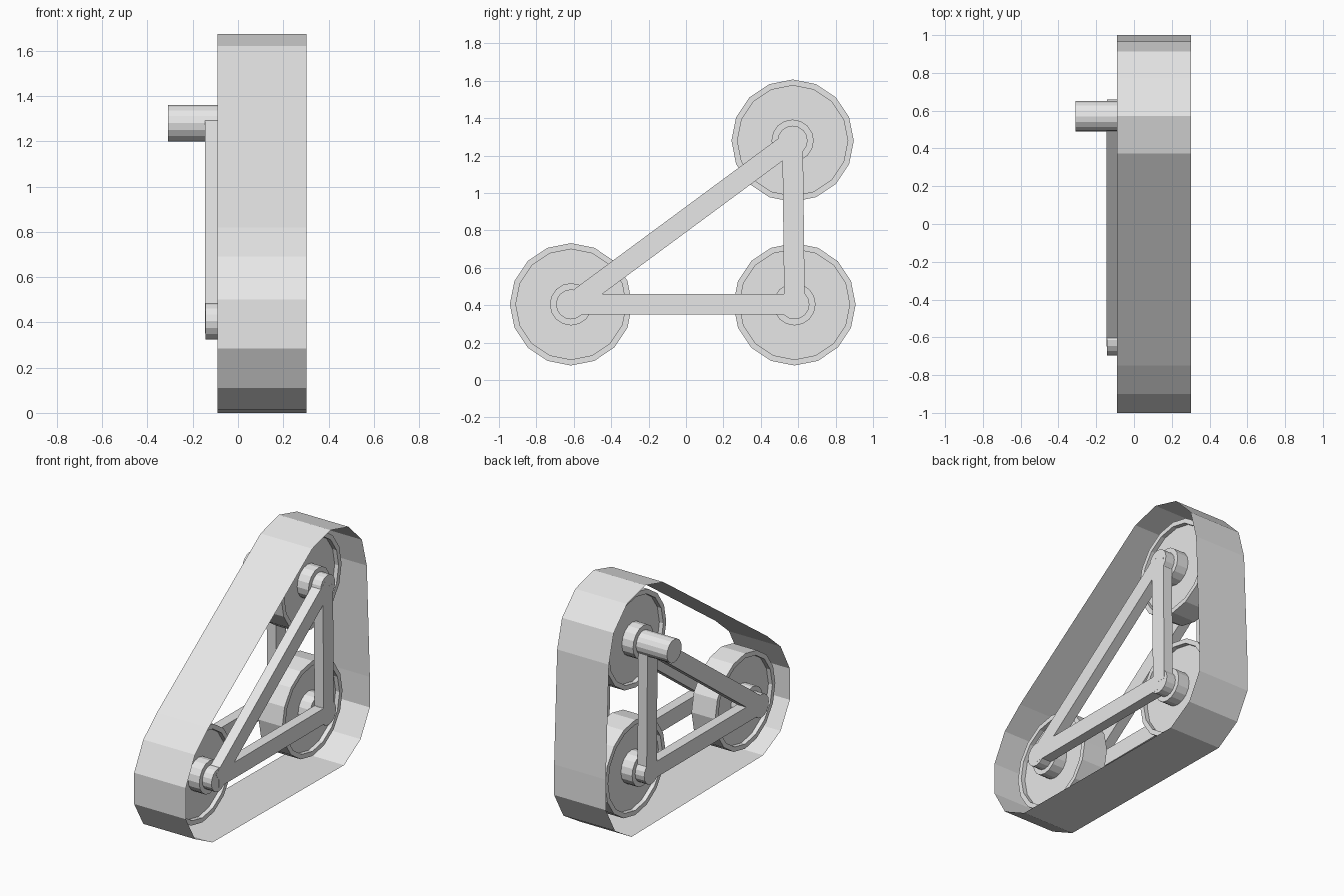
import bpy
import bmesh
from math import cos, sin, tau, radians
from mathutils import Vector, Matrix

cube = bpy.data.objects.get("Cube")
if cube:
    bpy.data.objects.remove(cube, do_unlink=True)

grey = bpy.data.materials.new("plain_grey")
grey.use_nodes = True
grey.diffuse_color = (0.8, 0.8, 0.8, 1)
grey.node_tree.nodes["Principled BSDF"].inputs["Base Color"].default_value = grey.diffuse_color


def finish(name, bm, fix_normals=True):
    if fix_normals:
        bmesh.ops.recalc_face_normals(bm, faces=bm.faces)
    mesh = bpy.data.meshes.new(name)
    bm.to_mesh(mesh)
    bm.free()
    mesh.materials.append(grey)
    obj = bpy.data.objects.new(name, mesh)
    bpy.context.collection.objects.link(obj)
    return obj


def lathe(name, centre, profile, sides):
    """Closed solid turned about the x axis from (x, radius) rings."""
    bm = bmesh.new()
    rings = []
    for x, r in profile:
        rings.append([bm.verts.new((x, centre.x + r * cos(tau * i / sides),
                                    centre.y + r * sin(tau * i / sides)))
                      for i in range(sides)])
    for a, b in zip(rings, rings[1:]):
        for i in range(sides):
            j = (i + 1) % sides
            bm.faces.new((a[i], a[j], b[j], b[i]))
    bm.faces.new(rings[0])
    bm.faces.new(rings[-1])
    return finish(name, bm)


def bar(name, a, b, x, width, depth):
    """Straight frame member between two (y, z) points."""
    d = b - a
    mid = (a + b) / 2
    along = Vector((0, d.x, d.y)).normalized()
    across = Vector((1, 0, 0)).cross(along)
    rot = Matrix((Vector((1, 0, 0)), along, across)).transposed().to_4x4()
    bm = bmesh.new()
    bmesh.ops.create_cube(bm, size=1, matrix=Matrix.Translation((x, mid.x, mid.y)) @ rot
                          @ Matrix.Diagonal((depth, d.length, width, 1)))
    return finish(name, bm)


# Axle positions in (y, z)
axles = {
    "front": Vector((-0.615, 0.405)),
    "rear": Vector((0.58, 0.405)),
    "upper": Vector((0.57, 1.28)),
}
MID = 0.07           # middle of the wheels along x
FACE = 0.09          # half width of a wheel
FRAME = 0.18         # frame offset from the middle
DEPTH = 0.07         # frame thickness

# Wheels with recessed faces, hubs and pins
for label, c in axles.items():
    lathe(label + "_wheel", c, [
        (MID - FACE + 0.03, 0.295), (MID - FACE, 0.295), (MID - FACE, 0.327),
        (MID + FACE, 0.327), (MID + FACE, 0.295), (MID + FACE - 0.03, 0.295)], 16)
    lathe(label + "_hub", c, [(MID - 0.145, 0.113), (MID + 0.145, 0.113)], 16)
    lathe(label + "_pin", c, [(MID - 0.214, 0.08), (MID + 0.214, 0.08)], 16)

# Triangular frame on both sides
pairs = (("front", "rear"), ("rear", "upper"), ("upper", "front"))
for side, s in (("left", 1), ("right", -1)):
    for p, q in pairs:
        bar(f"{side}_{p}_{q}_bar", axles[p], axles[q], MID + s * FRAME, 0.11, DEPTH)

# Drive shaft
lathe("drive_shaft", axles["upper"], [(-0.31, 0.08), (-0.14, 0.08)], 16)

# Belt: thin open band around the wheels
loop = [(-0.71, 0.015), (-0.9, 0.11), (-1, 0.285), (-1, 0.5), (-0.9, 0.69), (-0.75, 0.82)]
for deg in range(120, -1, -30):
    loop.append((0.572 + 0.395 * cos(radians(deg)), 1.278 + 0.395 * sin(radians(deg))))
loop += [(1, 0.5), (1, 0.29), (0.9, 0.11), (0.72, 0)]
bm = bmesh.new()
rows = [[bm.verts.new((x, y, z)) for y, z in loop] for x in (-0.09, 0.303)]
for i in range(len(loop)):
    j = (i + 1) % len(loop)
    bm.faces.new((rows[0][i], rows[1][i], rows[1][j], rows[0][j]))
finish("belt", bm, fix_normals=False)
